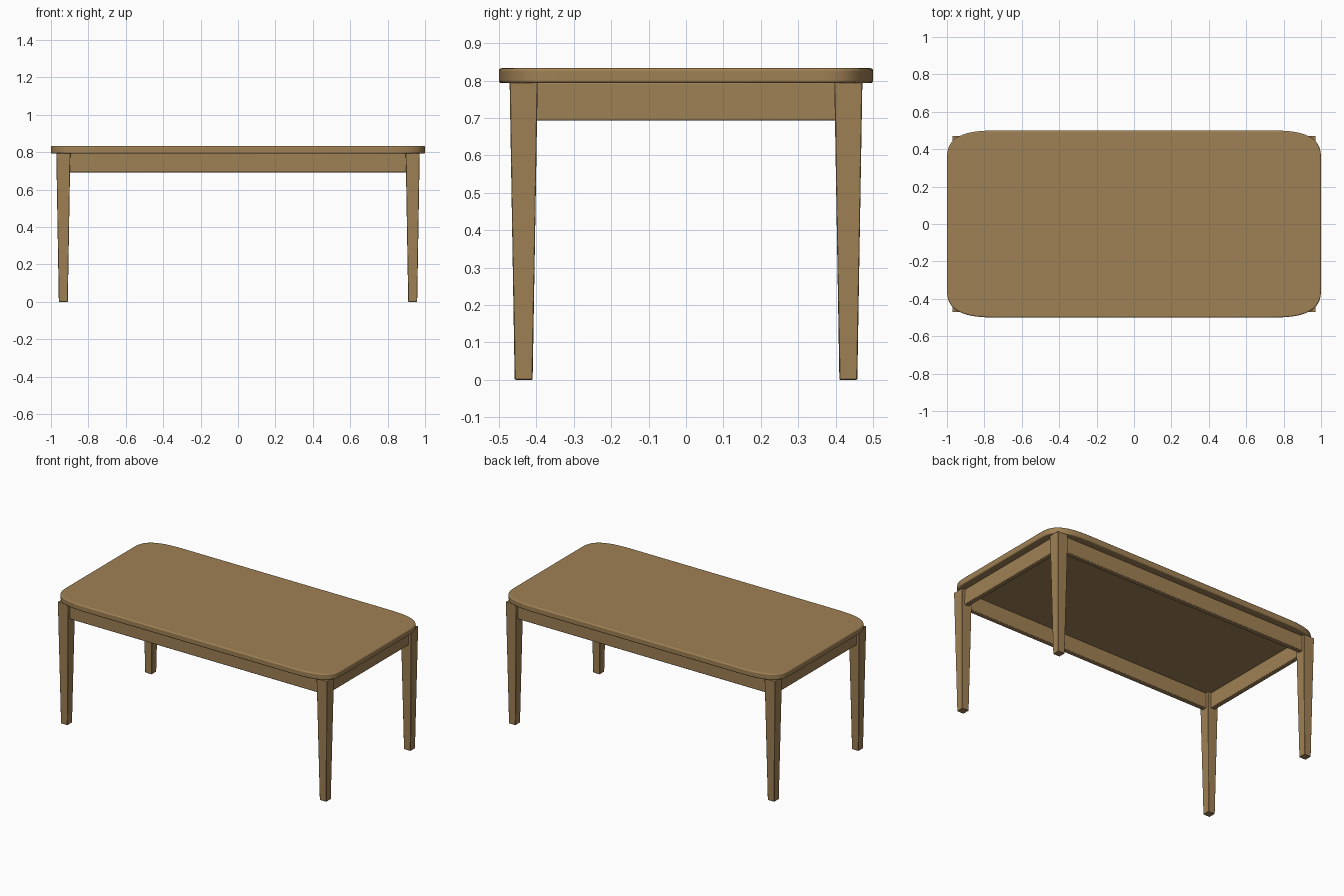
import bpy
import bmesh
from math import cos, sin, pi, radians

if "Cube" in bpy.data.objects:
    bpy.data.objects.remove(bpy.data.objects["Cube"])

wood = bpy.data.materials.new("warm wood")
wood.use_nodes = True
wood.diffuse_color = (0.35, 0.22, 0.09, 1)
wood.node_tree.nodes["Principled BSDF"].inputs["Base Color"].default_value = wood.diffuse_color


def loft(name, rings, bevel, segments):
    """Join two matching rings of points into a closed solid with softened edges."""
    bm = bmesh.new()
    low, high = [[bm.verts.new(p) for p in ring] for ring in rings]
    bm.faces.new(low)
    bm.faces.new(high)
    for i in range(len(low)):
        j = (i + 1) % len(low)
        bm.faces.new((low[i], low[j], high[j], high[i]))
    bmesh.ops.recalc_face_normals(bm, faces=bm.faces)
    mesh = bpy.data.meshes.new(name)
    bm.to_mesh(mesh)
    bm.free()
    mesh.materials.append(wood)
    obj = bpy.data.objects.new(name, mesh)
    bpy.context.collection.objects.link(obj)
    mod = obj.modifiers.new("soft edges", "BEVEL")
    mod.width, mod.segments = bevel, segments
    mod.limit_method, mod.angle_limit = "ANGLE", radians(40)
    bpy.ops.object.select_all(action="DESELECT")
    bpy.context.view_layer.objects.active = obj
    obj.select_set(True)
    bpy.ops.object.shade_smooth_by_angle(angle=radians(35))
    return obj


def rect(x0, x1, y0, y1, z):
    return [(x0, y0, z), (x1, y0, z), (x1, y1, z), (x0, y1, z)]


# Tabletop: rectangle with full, stretched corner curves
def corner(t, power=2 / 2.9):
    return 0.72 + 0.28 * cos(t) ** power, 0.34 + 0.16 * sin(t) ** power


quarter = [corner(max(0, pi / 2 * i / 16 - 1e-9)) for i in range(17)]
outline = quarter + [(-x, y) for x, y in reversed(quarter)]
outline += [(-x, -y) for x, y in outline]
loft("tabletop", [[(x, y, z) for x, y in outline] for z in (0.793, 0.833)], 0.007, 3)

# Tapered square legs
for sx, side in ((-1, "right"), (1, "left")):
    for sy, end in ((-1, "front"), (1, "back")):
        rings = []
        for half, z in ((0.024, 0), (0.0375, 0.795)):
            cx, cy = sx * 0.934, sy * 0.434
            rings.append(rect(cx - half, cx + half, cy - half, cy + half, z))
        loft(f"{end}_{side}_leg", rings, 0.002, 1)

# Apron rails between the legs
for s, long_name, short_name in ((-1, "front", "right"), (1, "back", "left")):
    y, x = s * 0.435, s * 0.935
    loft(f"{long_name}_apron",
         [rect(-0.91, 0.91, y - 0.016, y + 0.016, z) for z in (0.693, 0.795)], 0.004, 2)
    loft(f"{short_name}_apron",
         [rect(x - 0.016, x + 0.016, -0.41, 0.41, z) for z in (0.693, 0.795)], 0.004, 2)
